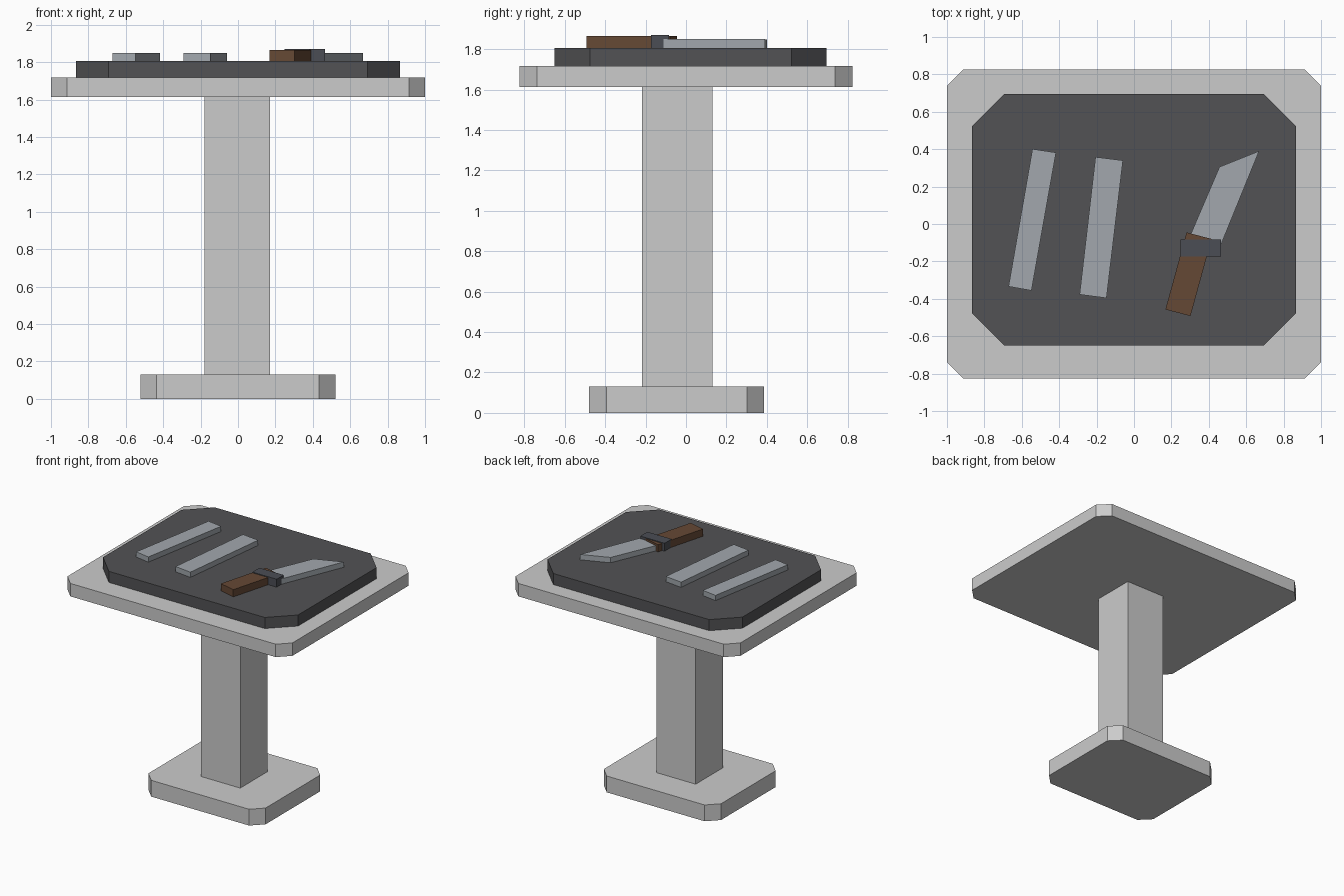
import bpy, bmesh

if "Cube" in bpy.data.objects:
    bpy.data.objects.remove(bpy.data.objects["Cube"])


def material(name, rgb):
    m = bpy.data.materials.new(name)
    m.diffuse_color = (*rgb, 1)
    m.use_nodes = True
    m.node_tree.nodes["Principled BSDF"].inputs["Base Color"].default_value = m.diffuse_color
    return m


def prism(name, outline, z0, z1, mat=None):
    """Extrude a flat counter-clockwise outline from z0 up to z1."""
    bm = bmesh.new()
    base = bm.faces.new([bm.verts.new((x, y, z0)) for x, y in outline])
    top = bmesh.ops.extrude_face_region(bm, geom=[base], use_keep_orig=True)["geom"]
    bmesh.ops.translate(bm, vec=(0, 0, z1 - z0),
                        verts=[g for g in top if isinstance(g, bmesh.types.BMVert)])
    bmesh.ops.recalc_face_normals(bm, faces=bm.faces)
    mesh = bpy.data.meshes.new(name)
    bm.to_mesh(mesh)
    bm.free()
    ob = bpy.data.objects.new(name, mesh)
    bpy.context.collection.objects.link(ob)
    if mat:
        mesh.materials.append(mat)
    return ob


def rect(x0, x1, y0, y1, c=0):
    """Rectangle outline with optional cut corners of size c."""
    if not c:
        return [(x0, y0), (x1, y0), (x1, y1), (x0, y1)]
    return [(x0 + c, y0), (x1 - c, y0), (x1, y0 + c), (x1, y1 - c),
            (x1 - c, y1), (x0 + c, y1), (x0, y1 - c), (x0, y0 + c)]


slate = material("slate", (0.085, 0.085, 0.09))
steel = material("steel", (0.36, 0.39, 0.42))
wood = material("wood", (0.13, 0.065, 0.035))
iron = material("dark_iron", (0.07, 0.075, 0.09))

MAT_TOP = 1.807

# Pedestal and table top
prism("base", rect(-0.522, 0.52, -0.479, 0.387, 0.086), 0, 0.131)
prism("column", rect(-0.178, 0.172, -0.217, 0.131), 0.131, 1.614)
prism("table_top", rect(-1, 1, -0.825, 0.825, 0.087), 1.614, 1.718)

# Dark inlay board
prism("board", rect(-0.867, 0.867, -0.65, 0.695, 0.174), 1.718, MAT_TOP, slate)

# Two metal bars
bars = {
    "left_bar": [(-0.671, -0.334), (-0.548, -0.356), (-0.417, 0.382), (-0.543, 0.401)],
    "middle_bar": [(-0.291, -0.377), (-0.147, -0.396), (-0.059, 0.340), (-0.206, 0.358)],
}
for name, outline in bars.items():
    prism(name, outline, MAT_TOP, 1.849, steel)

# Knife: blade, handle and guard
prism("knife_blade", [(0.300, -0.062), (0.458, -0.128), (0.669, 0.390), (0.457, 0.305)],
      MAT_TOP, 1.850, steel)
prism("knife_handle", [(0.168, -0.457), (0.302, -0.492), (0.415, -0.080), (0.281, -0.045)],
      MAT_TOP, 1.865, wood)
prism("knife_guard", rect(0.249, 0.465, -0.173, -0.084), MAT_TOP, 1.871, iron)
